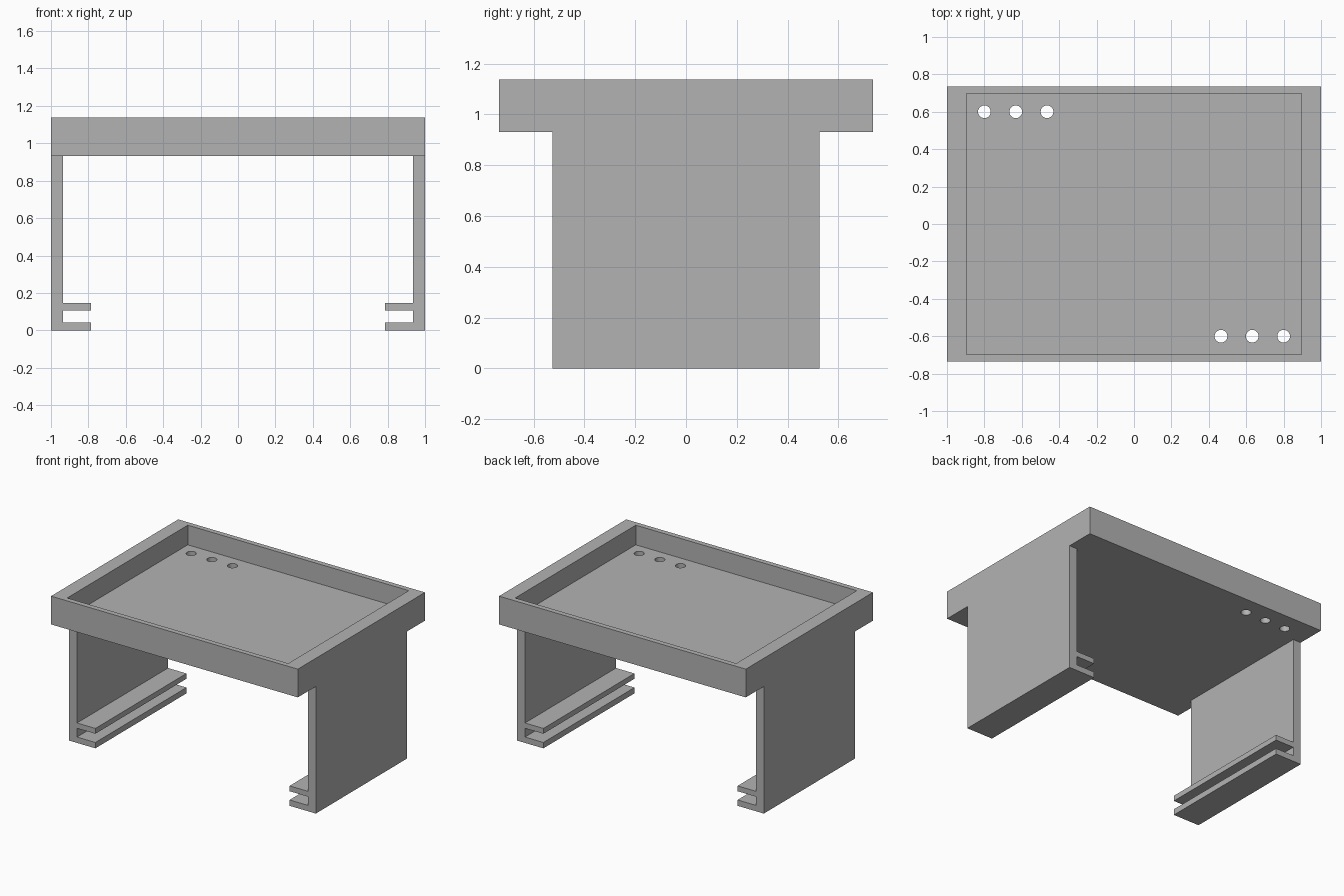
import bpy
import bmesh
from mathutils import Matrix, Vector

if "Cube" in bpy.data.objects:
    bpy.data.objects.remove(bpy.data.objects["Cube"], do_unlink=True)

grey = bpy.data.materials.new("light grey plastic")
grey.use_nodes = True
colour = (0.45, 0.45, 0.45, 1)
grey.diffuse_color = colour
grey.node_tree.nodes["Principled BSDF"].inputs["Base Color"].default_value = colour

HALF_Y, LEG_Y = 0.736, 0.527
TRAY_BOTTOM, FLOOR, TOP = 0.931, 0.994, 1.138


def make_object(name, bm):
    bmesh.ops.recalc_face_normals(bm, faces=bm.faces)
    mesh = bpy.data.meshes.new(name)
    bm.to_mesh(mesh)
    bm.free()
    mesh.materials.append(grey)
    obj = bpy.data.objects.new(name, mesh)
    bpy.context.collection.objects.link(obj)
    return obj


def box(name, low, high):
    low, high = Vector(low), Vector(high)
    bm = bmesh.new()
    place = Matrix.Translation((low + high) / 2) @ Matrix.Diagonal((*(high - low), 1))
    bmesh.ops.create_cube(bm, size=1, matrix=place)
    return make_object(name, bm)


def combine(target, other, operation):
    """Apply a boolean, then discard the second solid."""
    mod = target.modifiers.new("combine", "BOOLEAN")
    mod.operation, mod.solver, mod.object = operation, "EXACT", other
    bpy.context.view_layer.objects.active = target
    bpy.ops.object.modifier_apply(modifier=mod.name)
    bpy.data.objects.remove(other, do_unlink=True)


# Tray with a shallow rectangular recess
stand = box("tray_stand", (-1, -HALF_Y, TRAY_BOTTOM), (1, HALF_Y, TOP))
recess = box("recess_cutter", (-0.896, -0.698, FLOOR), (0.896, 0.698, TOP + 0.1))
combine(stand, recess, "DIFFERENCE")

# Three round holes in each of two opposite corners
bm = bmesh.new()
for side in (-1, 1):
    for x in (0.465, 0.632, 0.8):
        bmesh.ops.create_cone(bm, cap_ends=True, segments=32, radius1=0.034,
                              radius2=0.034, depth=0.2,
                              matrix=Matrix.Translation((side * x, -side * 0.6, 0.96)))
combine(stand, make_object("hole_cutters", bm), "DIFFERENCE")

# Side legs: extruded profile with two inward rails forming a slot
profile = [(1, 0), (0.787, 0), (0.787, 0.043), (0.936, 0.043), (0.936, 0.107),
           (0.787, 0.107), (0.787, 0.146), (0.936, 0.146),
           (0.936, TRAY_BOTTOM), (1, TRAY_BOTTOM)]
for side, name in ((-1, "right_leg"), (1, "left_leg")):
    bm = bmesh.new()
    face = bm.faces.new([bm.verts.new((side * x, -LEG_Y, z)) for x, z in profile])
    extruded = bmesh.ops.extrude_face_region(bm, geom=[face])["geom"]
    moved = [v for v in extruded if isinstance(v, bmesh.types.BMVert)]
    bmesh.ops.translate(bm, verts=moved, vec=(0, 2 * LEG_Y, 0))
    combine(stand, make_object(name, bm), "UNION")

# Smooth hole walls, crisp edges elsewhere
bpy.ops.object.select_all(action="DESELECT")
stand.select_set(True)
bpy.context.view_layer.objects.active = stand
bpy.ops.object.shade_smooth_by_angle()
